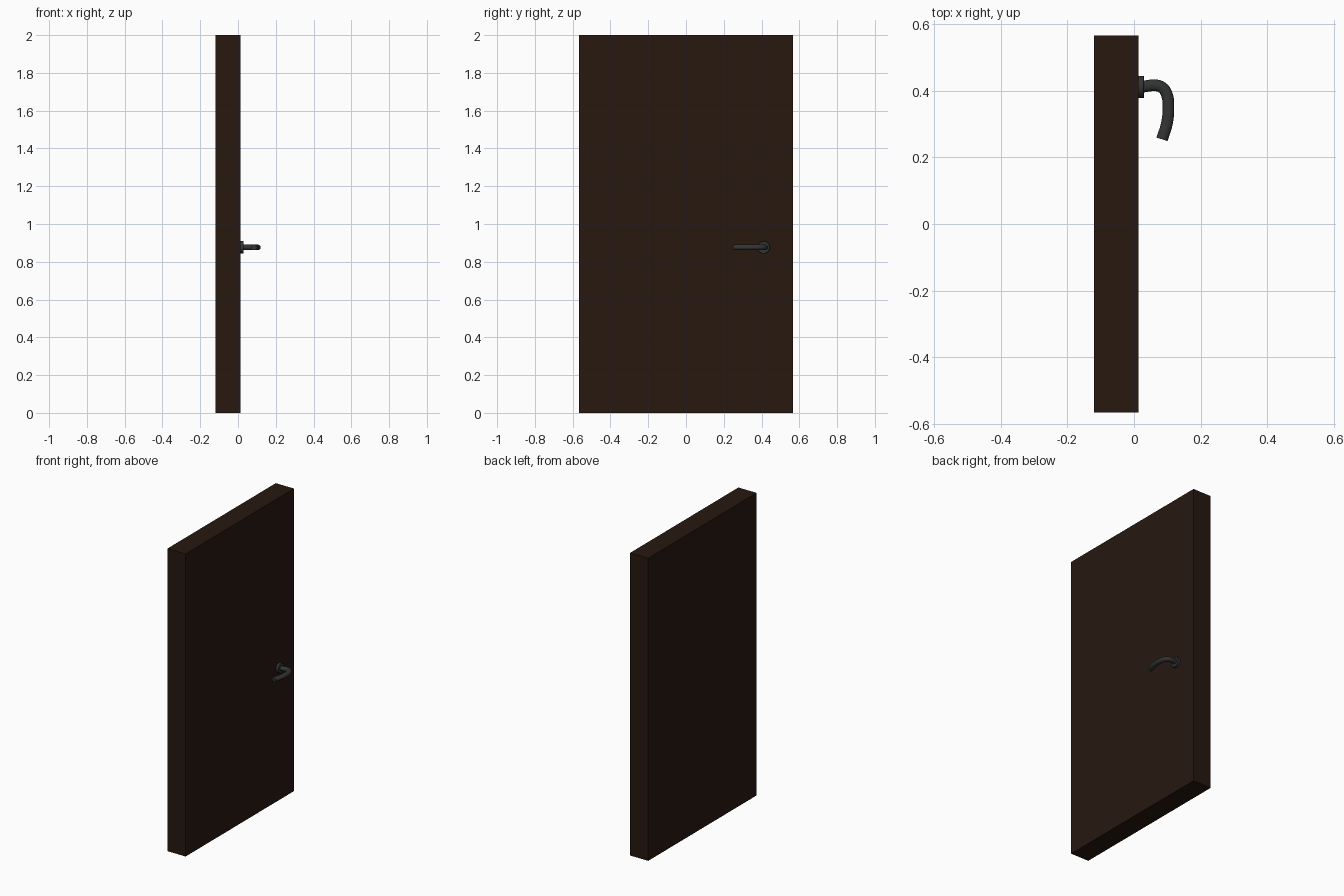
import bpy
import math

if "Cube" in bpy.data.objects:
    bpy.data.objects.remove(bpy.data.objects["Cube"])


def material(name, rgb):
    m = bpy.data.materials.new(name)
    m.diffuse_color = (*rgb, 1)
    m.use_nodes = True
    m.node_tree.nodes["Principled BSDF"].inputs["Base Color"].default_value = m.diffuse_color
    return m


wood = material("dark_wood", (0.020, 0.009, 0.005))
metal = material("dark_metal", (0.032, 0.034, 0.034))

HANDLE_Y, HANDLE_Z = 0.411, 0.876
FACE_X = 0.013          # handle side of the door

# Door slab
bpy.ops.mesh.primitive_cube_add(size=1, location=((FACE_X - 0.12) / 2, 0, 1))
door = bpy.context.object
door.name = "door_slab"
door.scale = (FACE_X + 0.12, 1.132, 2)
door.data.materials.append(wood)

# Round backplate with a slightly eased rim
bpy.ops.mesh.primitive_cylinder_add(
    vertices=32, radius=0.033, depth=0.02,
    location=(FACE_X + 0.007, HANDLE_Y, HANDLE_Z), rotation=(0, math.pi / 2, 0))
plate = bpy.context.object
plate.name = "handle_backplate"
plate.data.materials.append(metal)
bevel = plate.modifiers.new("rim", "BEVEL")
bevel.width = 0.002
bevel.segments = 2
bpy.ops.object.shade_smooth_by_angle(angle=math.radians(40))

# Curved lever, swept along a path and slightly flattened in height
path = [(0.016, 0.410), (0.040, 0.414), (0.065, 0.416), (0.086, 0.408),
        (0.099, 0.387), (0.103, 0.350), (0.099, 0.303), (0.084, 0.254)]
curve = bpy.data.curves.new("lever_path", "CURVE")
curve.dimensions = "3D"
curve.bevel_depth = 0.0175
curve.bevel_resolution = 6
curve.resolution_u = 5
curve.use_fill_caps = True
spline = curve.splines.new("BEZIER")
spline.bezier_points.add(len(path) - 1)
for point, (x, y) in zip(spline.bezier_points, path):
    point.co = (x, y, 0)
    point.handle_left_type = point.handle_right_type = "AUTO"
lever = bpy.data.objects.new("handle_lever", curve)
bpy.context.collection.objects.link(lever)
lever.location.z = HANDLE_Z
lever.scale.z = 0.85
curve.materials.append(metal)

# Convert the lever to a mesh so its end stays crisp
bpy.ops.object.select_all(action="DESELECT")
lever.select_set(True)
bpy.context.view_layer.objects.active = lever
bpy.ops.object.convert(target="MESH")
bpy.ops.object.shade_smooth_by_angle(angle=math.radians(40))
